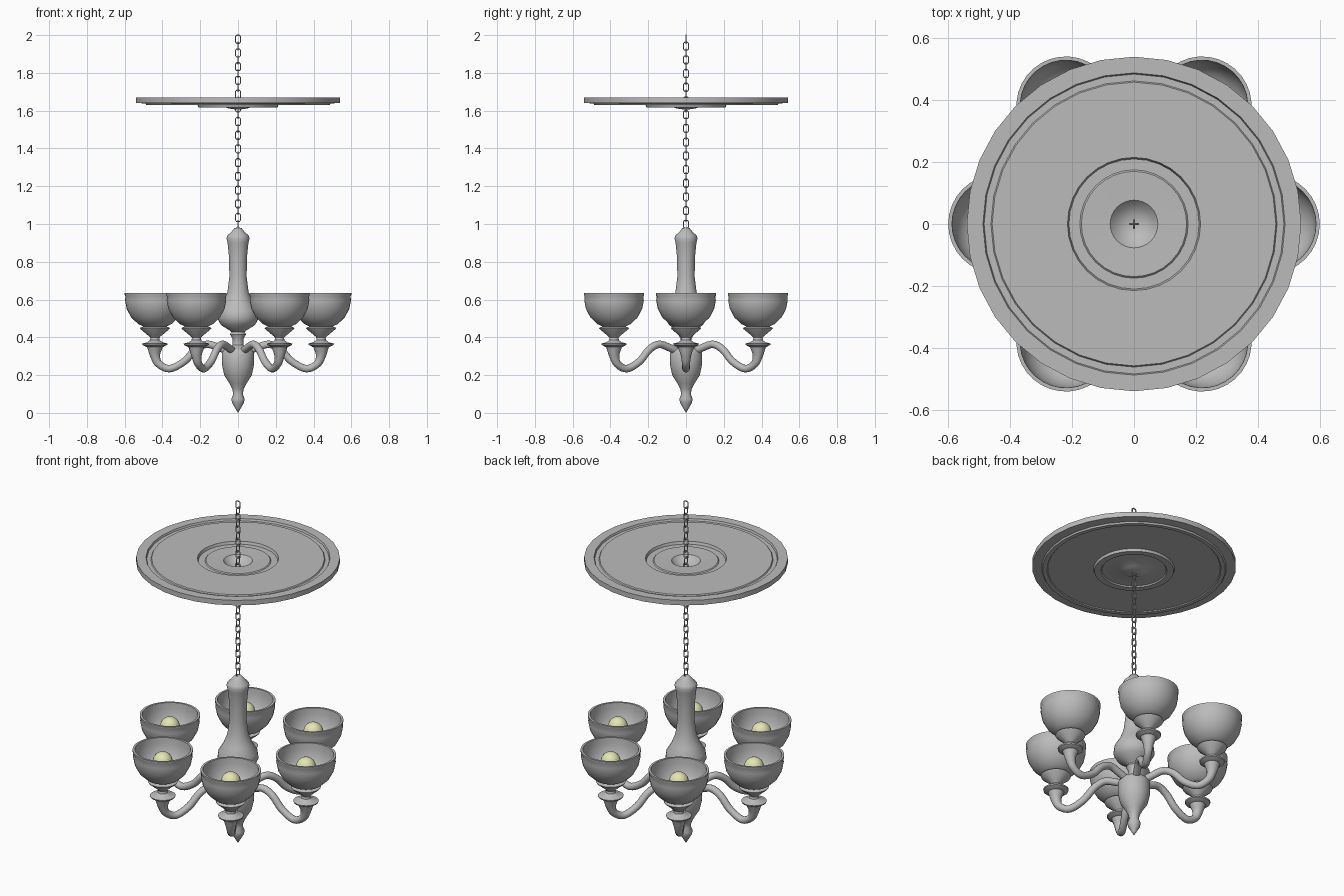
import bpy, bmesh, math
from mathutils import Vector

if "Cube" in bpy.data.objects:
    bpy.data.objects.remove(bpy.data.objects["Cube"])


def material(name, rgb):
    m = bpy.data.materials.new(name)
    m.diffuse_color = (*rgb, 1)
    m.use_nodes = True
    m.node_tree.nodes["Principled BSDF"].inputs["Base Color"].default_value = m.diffuse_color
    return m


GREY = material("grey_metal", (0.5, 0.5, 0.5))
BULB = material("pale_yellow", (0.83, 0.86, 0.47))


def finish(bm, name, mat, angle=35):
    """Weld, orient, and shade a bmesh; return its mesh."""
    bmesh.ops.remove_doubles(bm, verts=bm.verts, dist=1e-5)
    bmesh.ops.recalc_face_normals(bm, faces=bm.faces)
    me = bpy.data.meshes.new(name)
    bm.to_mesh(me)
    bm.free()
    me.materials.append(mat)
    me.shade_smooth()
    me.set_sharp_from_angle(angle=math.radians(angle))
    return me


def place(name, me, loc=(0, 0, 0), rot=0):
    ob = bpy.data.objects.new(name, me)
    ob.location = loc
    ob.rotation_euler.z = rot
    bpy.context.collection.objects.link(ob)
    return ob


def bridge(bm, rings, closed=False):
    n = len(rings[0])
    last = len(rings) if closed else len(rings) - 1
    for i in range(last):
        a, b = rings[i], rings[(i + 1) % len(rings)]
        for k in range(n):
            q = (a[k], a[(k + 1) % n], b[(k + 1) % n], b[k])
            if len({v.co.to_tuple(6) for v in q}) > 2:
                bm.faces.new(q)


def lathe(name, profile, mat, sides=32, angle=35):
    """Revolve (radius, z) points around z."""
    bm = bmesh.new()
    rings = []
    for r, z in profile:
        rings.append([bm.verts.new((r * math.cos(math.tau * k / sides),
                                    r * math.sin(math.tau * k / sides), z))
                      for k in range(sides)])
    bridge(bm, rings)
    return finish(bm, name, mat, angle)


def smooth_path(pts, steps=5):
    """Catmull-Rom through the points."""
    p = [Vector(q) for q in pts]
    p = [2 * p[0] - p[1]] + p + [2 * p[-1] - p[-2]]
    out = []
    for i in range(1, len(p) - 2):
        a, b, c, d = p[i - 1:i + 3]
        for s in range(steps):
            t = s / steps
            out.append(0.5 * (2 * b + (c - a) * t + (2 * a - 5 * b + 4 * c - d) * t * t
                              + (3 * b - a - 3 * c + d) * t ** 3))
    return out + [p[-2]]


def sweep(name, pts, mat, sides, closed=False):
    """Tube along a path of (x, z, radius) points in the xz plane."""
    bm = bmesh.new()
    rings = []
    n = len(pts)
    for i, (x, z, r) in enumerate(pts):
        a = pts[(i - 1) % n] if closed else pts[max(i - 1, 0)]
        b = pts[(i + 1) % n] if closed else pts[min(i + 1, n - 1)]
        t = Vector((b[0] - a[0], 0, b[1] - a[1])).normalized()
        side = Vector((-t.z, 0, t.x))
        ring = []
        for k in range(sides):
            w = math.tau * (k + 0.5) / sides
            ring.append(bm.verts.new(Vector((x, 0, z)) + side * (r * math.cos(w))
                                     + Vector((0, r * math.sin(w), 0))))
        rings.append(ring)
    bridge(bm, rings, closed)
    if not closed:
        bm.faces.new(rings[0])
        bm.faces.new(rings[-1])
    return finish(bm, name, mat, 50)


# Turned centre column with bottom finial
place("centre_column", lathe("centre_column", [
    (0, 0), (.012, .02), (.032, .055), (.035, .075), (.025, .1), (.03, .125),
    (.045, .155), (.073, .2), (.084, .25), (.086, .315), (.076, .335), (.05, .345),
    (.03, .36), (.028, .39), (.042, .415), (.035, .428), (.045, .437), (.09, .465),
    (.109, .5), (.104, .54), (.077, .585), (.056, .64), (.046, .72), (.047, .82),
    (.055, .9), (.061, .925), (.055, .94), (.032, .962), (.02, .978), (0, .983)],
    GREY, 32, 45))

# Ceiling plate with stepped rim and sunken centre dome
place("ceiling_plate", lathe("ceiling_plate", [
    (0, 1.612), (.03, 1.616), (.058, 1.63), (.077, 1.652), (.17, 1.655), (.175, 1.65),
    (.21, 1.65), (.215, 1.665), (.458, 1.665), (.462, 1.659), (.484, 1.659), (.488, 1.67),
    (.54, 1.67), (.54, 1.641), (.49, 1.638), (.485, 1.629), (.462, 1.629), (.458, 1.634),
    (.215, 1.632), (.21, 1.618), (.175, 1.618), (.17, 1.625), (.08, 1.624),
    (.058, 1.614), (.03, 1.608), (0, 1.606)], GREY, 32, 25))

# Chain of interlocking links, alternating by a quarter turn
w, h, c = .013, .021, .006
corner = [(w, -h + c), (w, h - c), (w - c, h), (-w + c, h),
          (-w, h - c), (-w, -h + c), (-w + c, -h), (w - c, -h)]
link = sweep("chain_link", [(x, z, .0035) for x, z in corner], GREY, 6, True)
for i in range(28):
    place(f"chain_link_{i + 1}", link, (0, 0, .998 + i * .0363),
          0 if i % 2 else math.pi / 2)

# Shared parts for the six lamps
arm = sweep("arm", smooth_path([
    (.05, .325, .02), (.1, .345, .02), (.165, .363, .02), (.225, .335, .02),
    (.285, .272, .02), (.362, .234, .02), (.42, .26, .021), (.439, .305, .028),
    (.44, .35, .043)]), GREY, 14)
dish = lathe("drip_dish", [
    (0, .345), (.043, .348), (.066, .36), (.068, .367), (.04, .374), (.026, .385),
    (.024, .398), (.03, .405), (.076, .443), (.08, .45), (.06, .458), (0, .46)],
    GREY, 20, 40)
shade = lathe("bowl_shade", [
    (0, .452), (.055, .455), (.088, .47), (.125, .505), (.149, .55), (.158, .595),
    (.156, .617), (.16, .624), (.16, .635), (.148, .635), (.146, .6), (.136, .55),
    (.108, .505), (.05, .475), (0, .47)], GREY, 32, 45)
bulb = lathe("bulb", [(0, .465), (.02, .47), (.025, .5)] + [
    (.053 * math.cos(a), .565 + .053 * math.sin(a))
    for a in [math.radians(-50 + 14 * k) for k in range(10)]] + [(0, .618)],
    BULB, 20, 60)

# Six lamps around the column
for i in range(6):
    a = math.tau * i / 6
    end = (.44 * math.cos(a), .44 * math.sin(a), 0)
    place(f"arm_{i + 1}", arm, rot=a)
    place(f"drip_dish_{i + 1}", dish, end, a)
    place(f"bowl_shade_{i + 1}", shade, end, a)
    place(f"bulb_{i + 1}", bulb, end, a)
